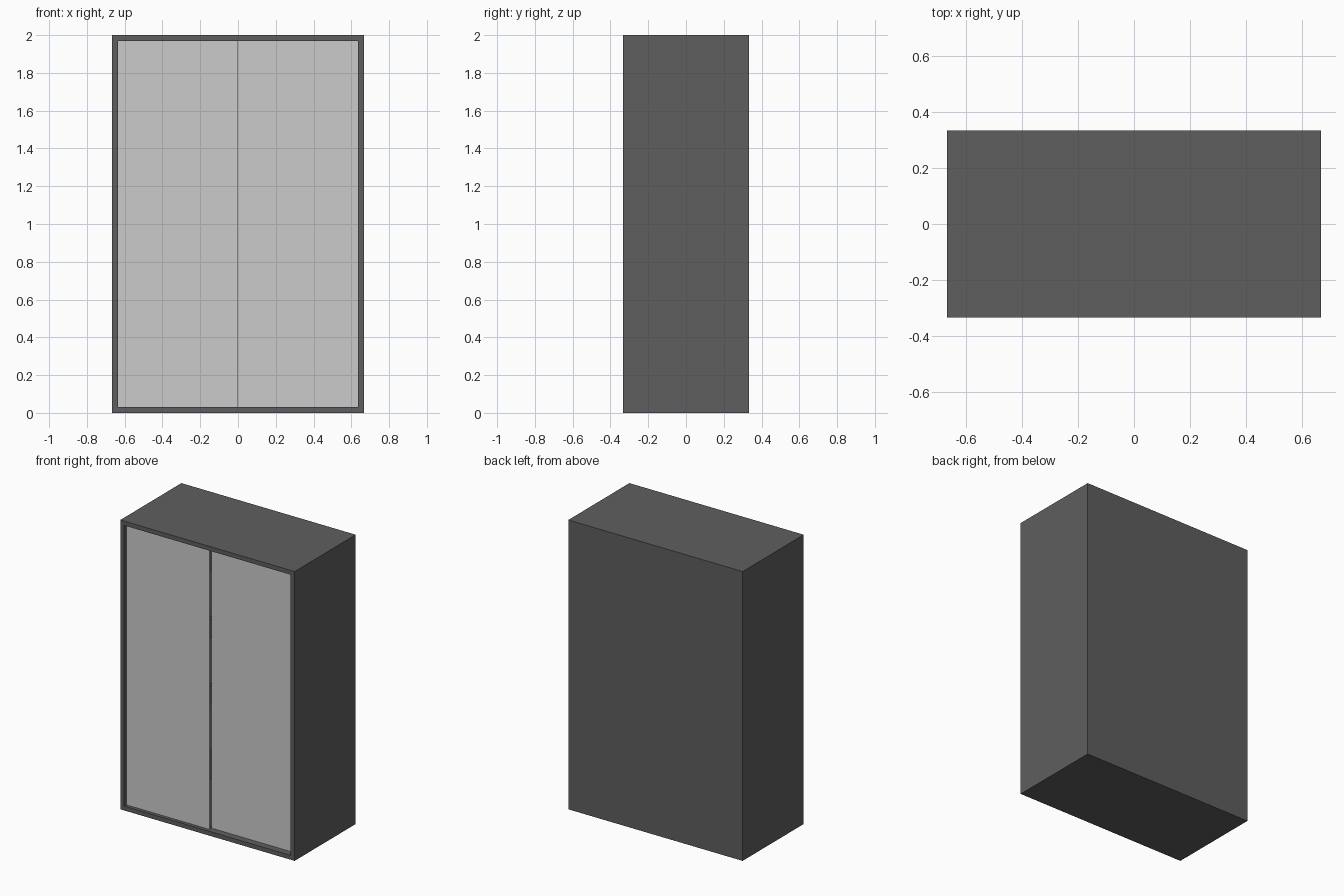
import bpy, bmesh, math

if "Cube" in bpy.data.objects:
    bpy.data.objects.remove(bpy.data.objects["Cube"])

W, D, H, T = 1.333, 0.667, 2.0, 0.03
FRONT, BACK = -D / 2, D / 2


def material(name, v):
    m = bpy.data.materials.new(name)
    m.diffuse_color = (v, v, v, 1)
    m.use_nodes = True
    m.node_tree.nodes["Principled BSDF"].inputs["Base Color"].default_value = m.diffuse_color
    return m


dark = material("dark_grey", 0.113)
light = material("light_grey", 0.58)


def box(name, x, y, z, mat):
    """Box from (min, max) ranges on each axis."""
    bpy.ops.mesh.primitive_cube_add(size=1, location=[sum(r) / 2 for r in (x, y, z)])
    o = bpy.context.object
    o.name = name
    o.scale = [r[1] - r[0] for r in (x, y, z)]
    bpy.ops.object.transform_apply(location=False, rotation=False, scale=True)
    o.data.materials.append(mat)
    return o


# Carcass: a box hollowed out from its front face
body = box("cabinet_body", (-W / 2, W / 2), (FRONT, BACK), (0, H), dark)
bm = bmesh.new()
bm.from_mesh(body.data)
front = min(bm.faces, key=lambda f: f.calc_center_median().y)
bmesh.ops.inset_region(bm, faces=[front], thickness=T, use_even_offset=True)
pushed = bmesh.ops.extrude_discrete_faces(bm, faces=[front])["faces"][0]
bmesh.ops.translate(bm, vec=(0, D - T, 0), verts=pushed.verts)
bm.to_mesh(body.data)
bm.free()

# Interior: central divider, shelves on the left, hanging rail on the right
inner = W / 2 - T
y_in = (FRONT + 0.075, BACK - T)
box("divider", (-0.012, 0.012), y_in, (T, H - T), dark)
for i, z in enumerate((0.54, 1.0, 1.465)):
    box(f"shelf_{i + 1}", (-inner, -0.012), y_in, (z - 0.012, z + 0.012), dark)
bpy.ops.mesh.primitive_cylinder_add(vertices=24, radius=0.015, depth=inner - 0.012,
                                    location=((inner + 0.012) / 2, 0, 1.81),
                                    rotation=(0, math.pi / 2, 0))
rail = bpy.context.object
rail.name = "hanging_rail"
rail.data.materials.append(light)
bpy.ops.object.shade_smooth_by_angle()

# Two flat sliding doors on separate tracks, the right one set further back
edge = inner - 0.002
for name, xs, y in (("left_door", (-edge, 0), FRONT + 0.02),
                    ("right_door", (0, edge), FRONT + 0.043)):
    box(name, xs, (y, y + 0.015), (T + 0.002, H - T - 0.002), light)
